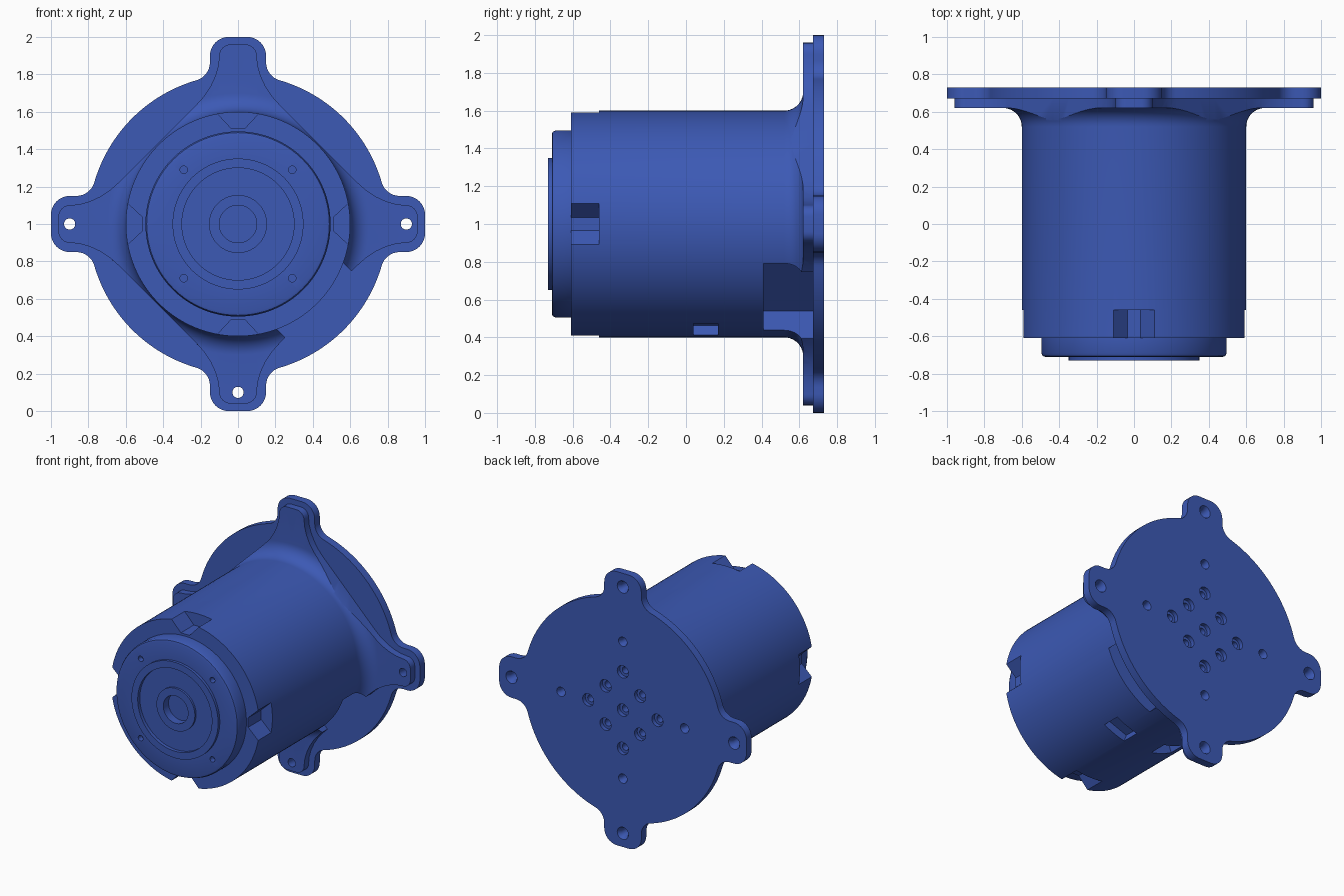
import bpy, bmesh, math
from mathutils import Matrix, Vector

if "Cube" in bpy.data.objects:
    bpy.data.objects.remove(bpy.data.objects["Cube"])

blue = bpy.data.materials.new("housing_blue")
blue.use_nodes = True
colour = (0.045, 0.1, 0.46, 1)
blue.diffuse_color = colour
blue.node_tree.nodes["Principled BSDF"].inputs["Base Color"].default_value = colour


def finish(bm, name):
    """Turn a bmesh, built around the y axis, into an object raised to z = 1."""
    bmesh.ops.remove_doubles(bm, verts=bm.verts, dist=1e-5)
    bmesh.ops.recalc_face_normals(bm, faces=bm.faces)
    bmesh.ops.translate(bm, verts=bm.verts, vec=(0, 0, 1))
    mesh = bpy.data.meshes.new(name)
    bm.to_mesh(mesh)
    bm.free()
    mesh.materials.append(blue)
    ob = bpy.data.objects.new(name, mesh)
    bpy.context.collection.objects.link(ob)
    return ob


def add_prism(bm, outline, y0, y1, angle=0):
    """Extrude an (x, z) outline along y, turned about the y axis."""
    turn = Matrix.Rotation(angle, 3, 'Y')
    face = bm.faces.new([bm.verts.new(turn @ Vector((x, y0, z))) for x, z in outline])
    new = bmesh.ops.extrude_face_region(bm, geom=[face])["geom"]
    bmesh.ops.translate(bm, vec=(0, y1 - y0, 0),
                        verts=[v for v in new if isinstance(v, bmesh.types.BMVert)])


def add_lathe(bm, profile, x=0, z=0, n=128):
    """Revolve an (r, y) profile about a line parallel to y."""
    rings = []
    for r, y in profile:
        if r == 0:
            rings.append([bm.verts.new((x, y, z))] * n)
        else:
            rings.append([bm.verts.new((x + r * math.cos(t), y, z + r * math.sin(t)))
                          for t in (math.tau * i / n for i in range(n))])
    for a, b in zip(rings, rings[1:]):
        for i in range(n):
            j = (i + 1) % n
            bm.faces.new(dict.fromkeys([a[i], a[j], b[j], b[i]]))


def boolean(target, tool, operation):
    mod = target.modifiers.new("cut", 'BOOLEAN')
    mod.operation, mod.object, mod.solver = operation, tool, 'EXACT'
    bpy.context.view_layer.objects.active = target
    bpy.ops.object.modifier_apply(modifier=mod.name)
    bpy.data.objects.remove(tool)


def arc(cx, cz, r, a0, a1, n):
    return [(cx + r * math.cos(math.radians(a0 + (a1 - a0) * i / n)),
             cz + r * math.sin(math.radians(a0 + (a1 - a0) * i / n))) for i in range(n + 1)]


def four_fold(half):
    """Complete an outline from its run between the top and the diagonal."""
    quarter = half + [(z, x) for x, z in reversed(half[:-1])]
    points = []
    for _ in range(4):
        points += quarter
        quarter = [(z, -x) for x, z in quarter]
    return points


# Flange plate: disc with four rounded ears
R, W, F = 0.8, 0.15, 0.1
fx = W + F
fz = math.sqrt((R + F) ** 2 - fx ** 2)
lean = math.degrees(math.atan2(fz, fx))
plate_half = (arc(W - 0.1, 0.9, 0.1, 90, 0, 8) + arc(fx, fz, F, 180, 180 + lean, 8)
              + arc(0, 0, R, lean, 45, 14)[1:])
bm = bmesh.new()
add_prism(bm, four_fold(plate_half), 0.672, 0.73)
plate = finish(bm, "flange_plate")

# Four reinforcing ribs flaring from the body on to the ears
rib_half = arc(0.04, 0.9, 0.06, 90, 0, 6) + [
    (0.105, 0.85), (0.12, 0.795), (0.145, 0.74), (0.18, 0.685), (0.225, 0.635),
    (0.28, 0.58), (0.35, 0.51), (0.43, 0.43)]
bm = bmesh.new()
add_prism(bm, four_fold(rib_half), 0.4, 0.7)
ribs = finish(bm, "ear_ribs")
flare = [(0, 0.45), (0.59, 0.45)] + [(0.7 + x, 0.52 + y) for x, y in arc(0, 0, 0.1, 180, 90, 10)]
bm = bmesh.new()
add_lathe(bm, flare + [(1.2, 0.62), (1.2, 0.75), (0, 0.75)])
boolean(ribs, finish(bm, "flare_tool"), 'INTERSECT')

# Motor body with stepped front cap, raised ring and hollow centre boss
bm = bmesh.new()
add_lathe(bm, [(0, -0.66), (0.1, -0.66), (0.1, -0.72), (0.155, -0.72), (0.155, -0.705),
               (0.3, -0.705), (0.3, -0.73), (0.35, -0.73), (0.35, -0.71), (0.475, -0.71),
               (0.488, -0.706), (0.495, -0.69), (0.495, -0.61), (0.6, -0.61),
               (0.6, 0.7), (0, 0.7)])
housing = finish(bm, "motor_housing")
boolean(housing, ribs, 'UNION')

# Front notches, rear connector pocket, lower slots and cap screw holes
bm = bmesh.new()
for k in range(4):
    add_prism(bm, [(-0.035, 0.51), (0.035, 0.51), (0.213, 0.7), (-0.213, 0.7)],
              -0.7, -0.46, k * math.pi / 2)
add_prism(bm, [(-0.25, 0.4), (0.25, 0.4), (0.25, 0.75), (-0.25, 0.75)],
          0.41, 0.69, math.radians(135))
for s in (-1, 1):
    add_prism(bm, [(-0.09, 0.54), (0.09, 0.54), (0.09, 0.7), (-0.09, 0.7)],
              0.04, 0.17, s * math.radians(160))
    for t in (-1, 1):
        add_lathe(bm, [(0, -0.8), (0.02, -0.8), (0.02, -0.67), (0, -0.67)],
                  s * 0.29, t * 0.29, 16)
boolean(housing, finish(bm, "body_cutters"), 'DIFFERENCE')
boolean(housing, plate, 'UNION')

# Countersunk ear holes and blind mounting holes in the back
bm = bmesh.new()
ear_hole = [(0, 0.5), (0.03, 0.5), (0.03, 0.7), (0.05, 0.74), (0, 0.74)]
small_hole = [(0, 0.65), (0.025, 0.65), (0.025, 0.705), (0.038, 0.74), (0, 0.74)]
large_hole = [(0, 0.64), (0.025, 0.64), (0.025, 0.7), (0.045, 0.7), (0.045, 0.74), (0, 0.74)]
add_lathe(bm, large_hole, n=24)
for k in range(4):
    c, s = round(math.cos(k * math.pi / 2)), round(math.sin(k * math.pi / 2))
    for profile, r in ((ear_hole, 0.9), (small_hole, 0.5), (large_hole, 0.28)):
        add_lathe(bm, profile, r * c, r * s, 24)
    add_lathe(bm, large_hole, 0.14 * (c - s), 0.14 * (c + s), 24)
boolean(housing, finish(bm, "hole_cutters"), 'DIFFERENCE')

bpy.ops.object.select_all(action='DESELECT')
housing.select_set(True)
bpy.context.view_layer.objects.active = housing
bpy.ops.object.shade_smooth_by_angle(angle=math.radians(30))
